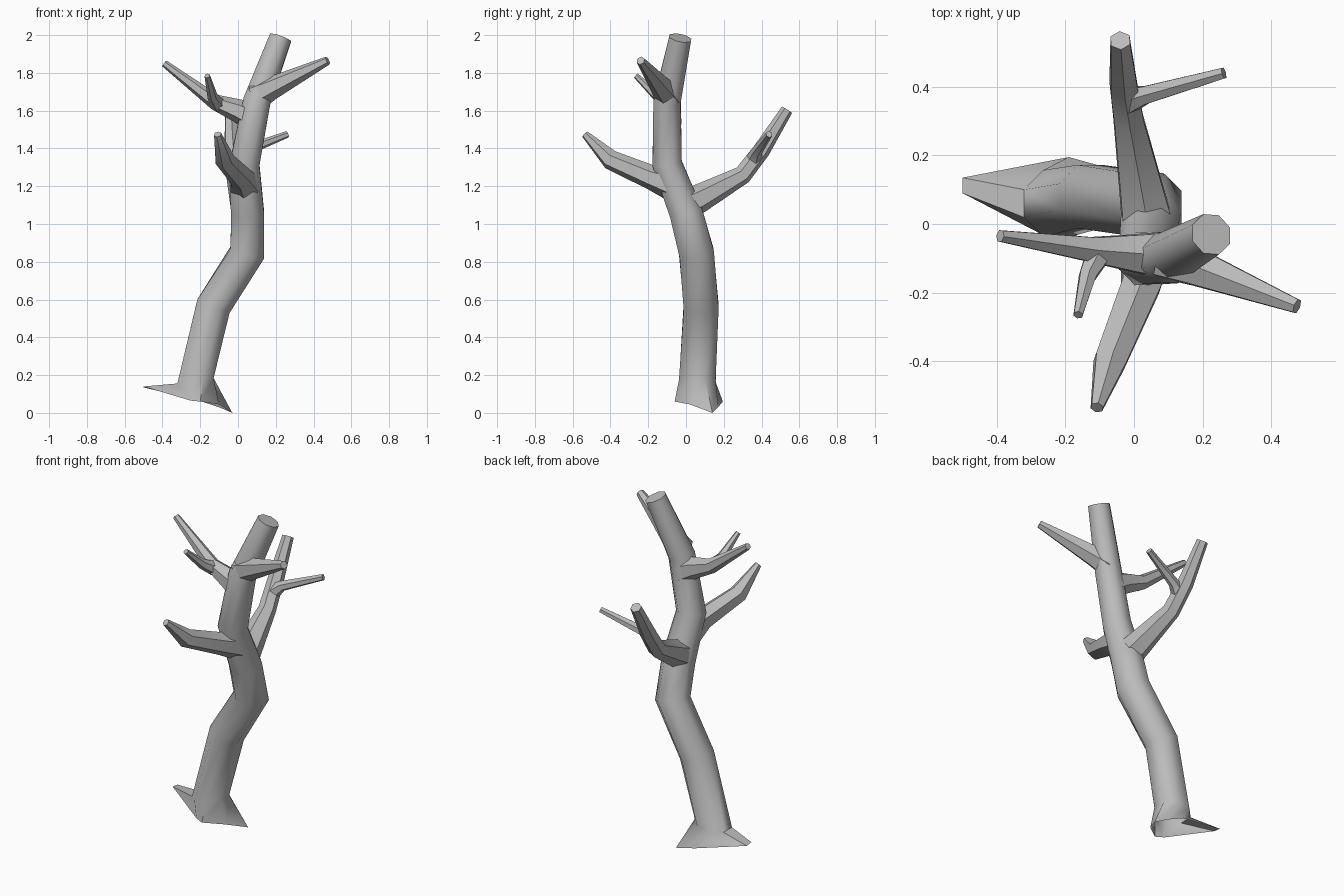
import bpy, bmesh, math
from mathutils import Vector

cube = bpy.data.objects.get("Cube")
if cube:
    bpy.data.objects.remove(cube, do_unlink=True)

bark = bpy.data.materials.new("grey_bark")
bark.use_nodes = True
GREY = (0.5, 0.5, 0.5, 1)
bark.diffuse_color = GREY
bark.node_tree.nodes["Principled BSDF"].inputs["Base Color"].default_value = GREY


def limb(name, path, sides=6, foot=None):
    """Tapered tube through (x, y, z, radius) points, with an optional root ring."""
    pts = [Vector(p[:3]) for p in path]
    bm = bmesh.new()
    rings = []
    if foot:
        rings.append([bm.verts.new(p) for p in foot])
    for i, p in enumerate(pts):
        before = (p - pts[max(i - 1, 0)]).normalized()
        after = (pts[min(i + 1, len(pts) - 1)] - p).normalized()
        t = (before + after).normalized()
        if foot and i == 0:
            t = Vector((-0.15, 0, 1)).normalized()
        # Trunk rings follow the x axis, branch rings follow the vertical
        if foot:
            v = t.cross(Vector((1, 0, 0))).normalized()
            u = v.cross(t)
        else:
            u = t.cross(Vector((0, 0, 1))).normalized()
            v = t.cross(u)
        ring = []
        for k in range(sides):
            a = math.tau * (k + 0.5) / sides
            ring.append(bm.verts.new(p + path[i][3] * (u * math.cos(a) + v * math.sin(a))))
        rings.append(ring)
    for lo, hi in zip(rings, rings[1:]):
        for k in range(sides):
            n = (k + 1) % sides
            bm.faces.new((lo[k], lo[n], hi[n], hi[k]))
    bm.faces.new(rings[-1])
    bmesh.ops.recalc_face_normals(bm, faces=bm.faces)
    mesh = bpy.data.meshes.new(name)
    bm.to_mesh(mesh)
    bm.free()
    mesh.materials.append(bark)
    obj = bpy.data.objects.new(name, mesh)
    bpy.context.collection.objects.link(obj)
    bpy.ops.object.select_all(action="DESELECT")
    obj.select_set(True)
    bpy.context.view_layer.objects.active = obj
    bpy.ops.object.shade_smooth_by_angle(angle=math.radians(50))


# Trunk with spreading roots
roots = [(-0.03, 0.14, 0), (-0.1, 0.17, 0.03), (-0.19, 0.195, 0.06), (-0.5, 0.135, 0.135),
         (-0.5, 0.09, 0.14), (-0.25, -0.04, 0.065), (-0.2, -0.06, 0.06), (-0.1, 0.02, 0.045)]
limb("trunk", [(-0.225, 0.06, 0.17, 0.105), (-0.13, 0.08, 0.565, 0.1),
               (0.05, 0.055, 0.85, 0.1), (0.05, 0, 1.06, 0.095),
               (0.035, -0.1, 1.32, 0.085), (0.1, -0.1, 1.65, 0.078),
               (0.225, -0.03, 1.985, 0.063)], sides=8, foot=roots)

# Rear branch and its twig
limb("rear_branch", [(0.04, 0, 1.1, 0.085), (0.025, 0.08, 1.14, 0.075),
                     (-0.015, 0.3, 1.26, 0.05), (-0.03, 0.4, 1.39, 0.046),
                     (-0.04, 0.535, 1.605, 0.032)])
limb("rear_twig", [(-0.02, 0.36, 1.34, 0.045), (0.03, 0.375, 1.385, 0.03),
                   (0.262, 0.44, 1.475, 0.018)])

# Front branch
limb("front_branch", [(0.035, -0.08, 1.21, 0.085), (0.02, -0.18, 1.245, 0.065),
                      (-0.07, -0.4, 1.34, 0.053), (-0.108, -0.535, 1.475, 0.02)])

# Upper right branch and its twig
limb("upper_right_branch", [(0.08, -0.09, 1.56, 0.075), (0, -0.085, 1.6, 0.062),
                            (-0.12, -0.075, 1.645, 0.042), (-0.39, -0.035, 1.85, 0.019)])
limb("upper_right_twig", [(-0.1, -0.08, 1.63, 0.042), (-0.135, -0.15, 1.675, 0.028),
                          (-0.163, -0.265, 1.785, 0.015)])

# Upper left branch
limb("upper_left_branch", [(0.1, -0.09, 1.68, 0.08), (0.18, -0.125, 1.72, 0.062),
                           (0.475, -0.24, 1.865, 0.023)])
